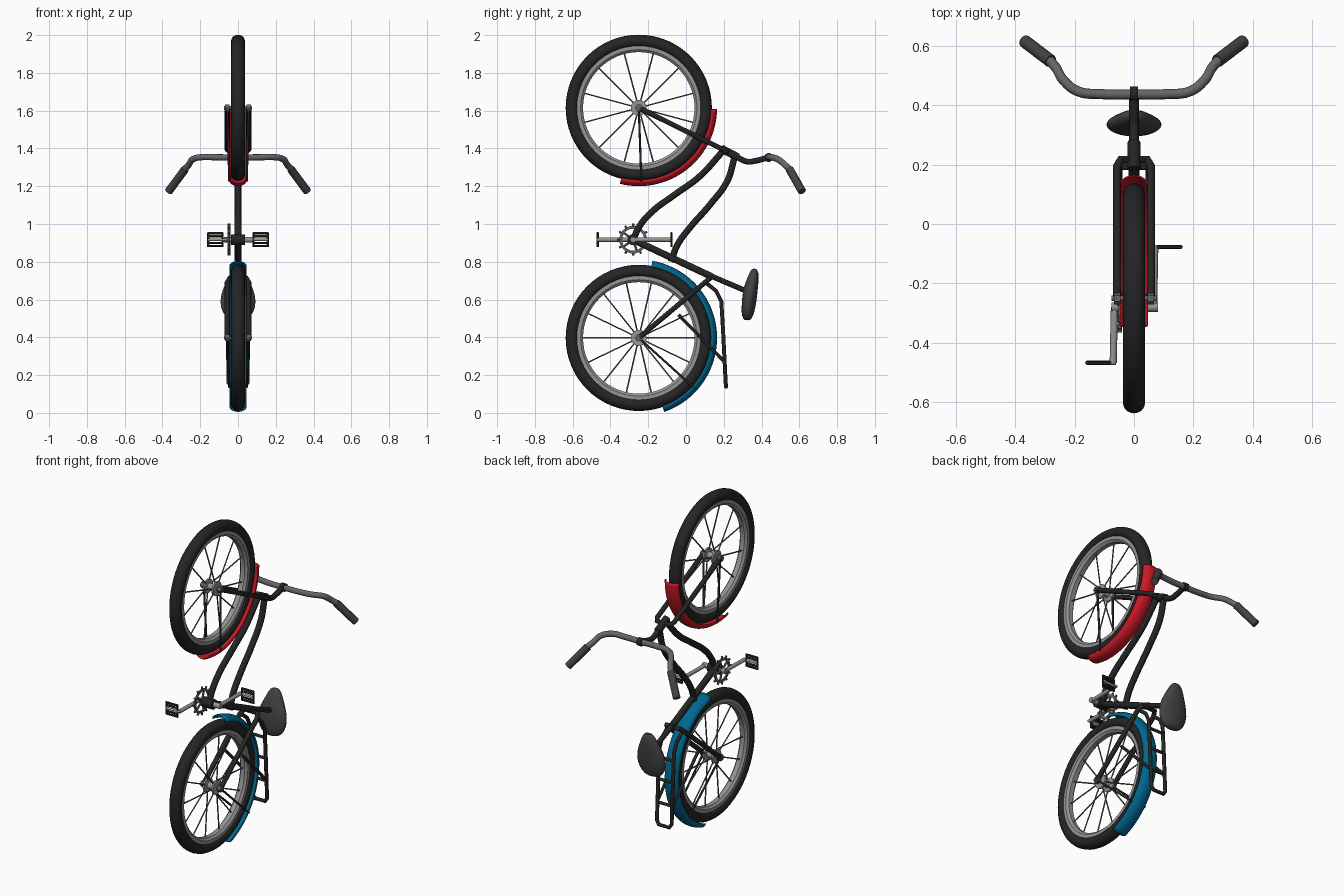
import bpy, bmesh, math
from math import sin, cos, pi, radians
from mathutils import Vector

if "Cube" in bpy.data.objects:
    bpy.data.objects.remove(bpy.data.objects["Cube"])

def mat(name, c):
    m = bpy.data.materials.new(name)
    m.diffuse_color = (*c, 1)
    m.use_nodes = True
    m.node_tree.nodes["Principled BSDF"].inputs["Base Color"].default_value = m.diffuse_color
    return m

BLACK = mat("black", (0.018, 0.018, 0.018))
DARK = mat("dark_grey", (0.055, 0.055, 0.055))
GREY = mat("grey", (0.13, 0.13, 0.13))
METAL = mat("metal", (0.3, 0.3, 0.3))
RED = mat("red", (0.62, 0.01, 0.02))
BLUE = mat("blue", (0.0, 0.14, 0.28))

def finish(ob, m, angle=40):
    ob.data.materials.clear()
    ob.data.materials.append(m)
    bpy.ops.object.select_all(action='DESELECT')
    ob.select_set(True)
    bpy.context.view_layer.objects.active = ob
    if ob.type == 'CURVE':
        bpy.ops.object.convert(target='MESH')
    bpy.ops.object.shade_smooth_by_angle(angle=radians(angle))
    return bpy.context.view_layer.objects.active

def tubes(name, paths, r, m, smooth=False, res=3):
    """Round tubes along a list of paths."""
    cu = bpy.data.curves.new(name, 'CURVE')
    cu.dimensions = '3D'
    cu.bevel_depth, cu.bevel_resolution, cu.use_fill_caps = r, res, True
    cu.resolution_u = 8
    for p in paths:
        s = cu.splines.new('BEZIER' if smooth else 'POLY')
        pts = s.bezier_points if smooth else s.points
        pts.add(len(p) - 1)
        for q, co in zip(pts, p):
            if smooth:
                q.co = co
                q.handle_left_type = q.handle_right_type = 'AUTO'
            else:
                q.co = (*co, 1)
    ob = bpy.data.objects.new(name, cu)
    bpy.context.collection.objects.link(ob)
    return finish(ob, m)

def grid_object(name, rings, m, closed_u, closed_v, caps=False):
    """Skin a list of rings of points."""
    bm = bmesh.new()
    vs = [[bm.verts.new(p) for p in ring] for ring in rings]
    n, k = len(vs), len(vs[0])
    for i in range(n if closed_u else n - 1):
        for j in range(k if closed_v else k - 1):
            a, b = vs[i], vs[(i + 1) % n]
            bm.faces.new((a[j], a[(j + 1) % k], b[(j + 1) % k], b[j]))
    if caps:
        bm.faces.new(vs[0])
        bm.faces.new(vs[-1])
    bmesh.ops.recalc_face_normals(bm, faces=bm.faces)
    me = bpy.data.meshes.new(name)
    bm.to_mesh(me)
    bm.free()
    ob = bpy.data.objects.new(name, me)
    bpy.context.collection.objects.link(ob)
    return finish(ob, m)

def lathe(name, profile, c, m, a0=0, a1=360, n=64, closed=True):
    """Turn an (x, radius) profile about the x axis through c=(y, z)."""
    full = a1 - a0 == 360
    rings = []
    for i in range(n if full else n + 1):
        a = radians(a0 + (a1 - a0) * i / n)
        rings.append([(x, c[0] + r * cos(a), c[1] + r * sin(a)) for x, r in profile])
    return grid_object(name, rings, m, full, closed)

def mirror(path):
    return [[(s * x, y, z) for x, y, z in path] for s in (1, -1)]

REAR, FRONT, BB = (-0.25, 0.397), (-0.25, 1.615), (-0.28, 0.917)

# Wheels: tyre, rim, spokes, hub
for label, c, count, off in (("rear", REAR, 14, 0), ("front", FRONT, 12, 15)):
    lathe(label + "_tyre", [(0.037 * cos(t * pi / 8), 0.353 + 0.034 * sin(t * pi / 8)) for t in range(16)], c, BLACK)
    lathe(label + "_rim", [(-0.026, 0.328), (-0.026, 0.308), (-0.014, 0.295),
                           (0.014, 0.295), (0.026, 0.308), (0.026, 0.328)], c, METAL)
    sp = []
    for i in range(count):
        a = radians(off + 360 * i / count)
        x = 0.026 if i % 2 else -0.026
        sp.append([(x, c[0] + 0.03 * cos(a), c[1] + 0.03 * sin(a)),
                   (0, c[0] + 0.3 * cos(a), c[1] + 0.3 * sin(a))])
    tubes(label + "_spokes", sp, 0.004, GREY, res=1)
    lathe(label + "_hub", [(-0.035, 0.006), (-0.035, 0.042), (-0.024, 0.042), (-0.02, 0.02),
                           (0.02, 0.02), (0.024, 0.042), (0.035, 0.042), (0.035, 0.006)], c, METAL, n=24)
    tubes(label + "_axle", [[(-0.075, *c), (0.075, *c)]], 0.009, GREY)
    tubes(label + "_axle_nuts", mirror([(0.045, *c), (0.068, *c)]), 0.02, GREY, res=1)

# Mudguards and their stays
guard = [(0.044 * sin(t), 0.384 + 0.028 * cos(t)) for t in [radians(-95 + 19 * i) for i in range(11)]]
for label, c, m, a0, a1, stay in (("rear", REAR, BLUE, -71, 80, -42), ("front", FRONT, RED, -104, -1, -88)):
    ob = lathe(label + "_mudguard", guard, c, m, a0, a1, 40, closed=False)
    so = ob.modifiers.new("thickness", 'SOLIDIFY')
    so.thickness, so.offset = 0.005, 0
    a = radians(stay)
    tubes(label + "_mudguard_stays", mirror([(0.056, *c), (0.046, c[0] + 0.39 * cos(a), c[1] + 0.39 * sin(a))]), 0.006, BLACK)

# Frame
tubes("top_tube", [[(0, .255, 1.345), (0, .22, 1.23), (0, .125, 1.10), (0, .02, .98), (0, -.045, .89), (0, -.08, .80)]],
      0.018, BLACK, True)
tubes("down_tube", [[(0, .195, 1.385), (0, .07, 1.25), (0, -.06, 1.155), (0, -.18, 1.065), (0, -.245, .99), (0, -.28, .917)]],
      0.018, BLACK, True)
tubes("seat_tube", [[(0, *BB), (0, .135, .722)]], 0.019, BLACK)
tubes("seat_post", [[(0, .12, .73), (0, .32, .645)]], 0.015, BLACK)
tubes("bottom_bracket", [[(-0.036, *BB), (0.036, *BB)]], 0.03, BLACK)
tubes("seat_stays", [[(0.057, *REAR), (0.057, .10, .69), (0.045, .125, .712), (-0.045, .125, .712),
                      (-0.057, .10, .69), (-0.057, *REAR)]], 0.014, BLACK)

# Fork, head tube and stem
tubes("fork", [[(0.057, *FRONT), (0.057, .195, 1.395), (0.045, .217, 1.383), (-0.045, .217, 1.383),
                (-0.057, .195, 1.395), (-0.057, *FRONT)]], 0.014, BLACK)
tubes("head_tube", [[(0, .185, 1.40), (0, .275, 1.353)]], 0.022, BLACK)
tubes("stem", [[(0, .26, 1.36), (0, .325, 1.33), (0, .37, 1.335), (0, .435, 1.352)]], 0.016, BLACK, True)
tubes("stem_clamp", [[(-0.014, .438, 1.352), (0.014, .438, 1.352)]], 0.024, BLACK)

# Handlebar and grips
half = [(.11, .437, 1.353), (.19, .447, 1.354), (.24, .487, 1.342), (.262, .525, 1.312), (.295, .56, 1.275), (.345, .597, 1.205)]
tubes("handlebar", [[(-x, y, z) for x, y, z in half[::-1]] + [(0, .436, 1.352)] + half], 0.017, GREY, True)
tubes("grips", mirror([(.28, .548, 1.29), (.368, .615, 1.172)]), 0.022, DARK)

# Saddle
sections = [(.49, .325, .02, .01), (.497, .325, .055, .024), (.53, .327, .085, .035), (.59, .335, .1, .04),
            (.65, .34, .085, .04), (.70, .352, .06, .034), (.742, .36, .042, .025), (.765, .362, .02, .012)]
seat = grid_object("saddle", [[(w * cos(i * pi / 8), y + h * sin(i * pi / 8), z) for i in range(16)]
                              for z, y, w, h in sections], DARK, False, True, caps=True)
seat.modifiers.new("smooth", 'SUBSURF').levels = 1
seat.modifiers["smooth"].render_levels = 1

# Luggage rack
rail = [(.05, .105, .69), (.05, .16, .645), (.05, .187, .59), (.05, .197, .42), (.05, .21, .16)]
tubes("rack_rails", [rail + [(.035, .212, .138), (-.035, .212, .138)] + [(-x, y, z) for x, y, z in rail[::-1]]],
      0.011, BLACK)
tubes("rack_crossbars", [[(-.05, y, z), (.05, y, z)] for y, z in ((.19, .54), (.197, .41), (.204, .27))], 0.009, BLACK)
tubes("rack_supports", mirror([(.057, -.04, .52), (.053, .204, .27)]), 0.009, BLACK)

# Chainring with arms and teeth
def polar(x, r, deg):
    a = radians(deg)
    return (x, BB[0] + r * cos(a), BB[1] + r * sin(a))
lathe("chainring", [(-.052, .058), (-.052, .073), (-.044, .073), (-.044, .058)], BB, GREY, n=36)
tubes("chainring_teeth", [[polar(-.048, .068, i * 30), polar(-.048, .085, i * 30)] for i in range(12)], 0.007, GREY, res=1)
tubes("chainring_arms", [[polar(-.048, .01, i * 72), polar(-.048, .064, i * 72)] for i in range(5)], 0.007, GREY, res=1)

# Cranks and pedals
tubes("crank_axle", [[(-.075, *BB), (.08, *BB)]], 0.016, METAL)
for label, s, py in (("left", -1, -.467), ("right", 1, -.077)):
    z = BB[1]
    tubes(label + "_crank", [[(s * .066, BB[0], z), (s * .07, py, z)]], 0.012, METAL)
    tubes(label + "_pedal_axle", [[(s * .06, py, z), (s * .16, py, z)]], 0.007, METAL)
    bars = [[(s * .08, py, z + d), (s * .16, py, z + d)] for d in (-.034, -.018, .018, .034)]
    ends = [[(s * x, py, z - .038), (s * x, py, z + .038)] for x in (.082, .158)]
    tubes(label + "_pedal", bars + ends, 0.0065, BLACK, res=1)
